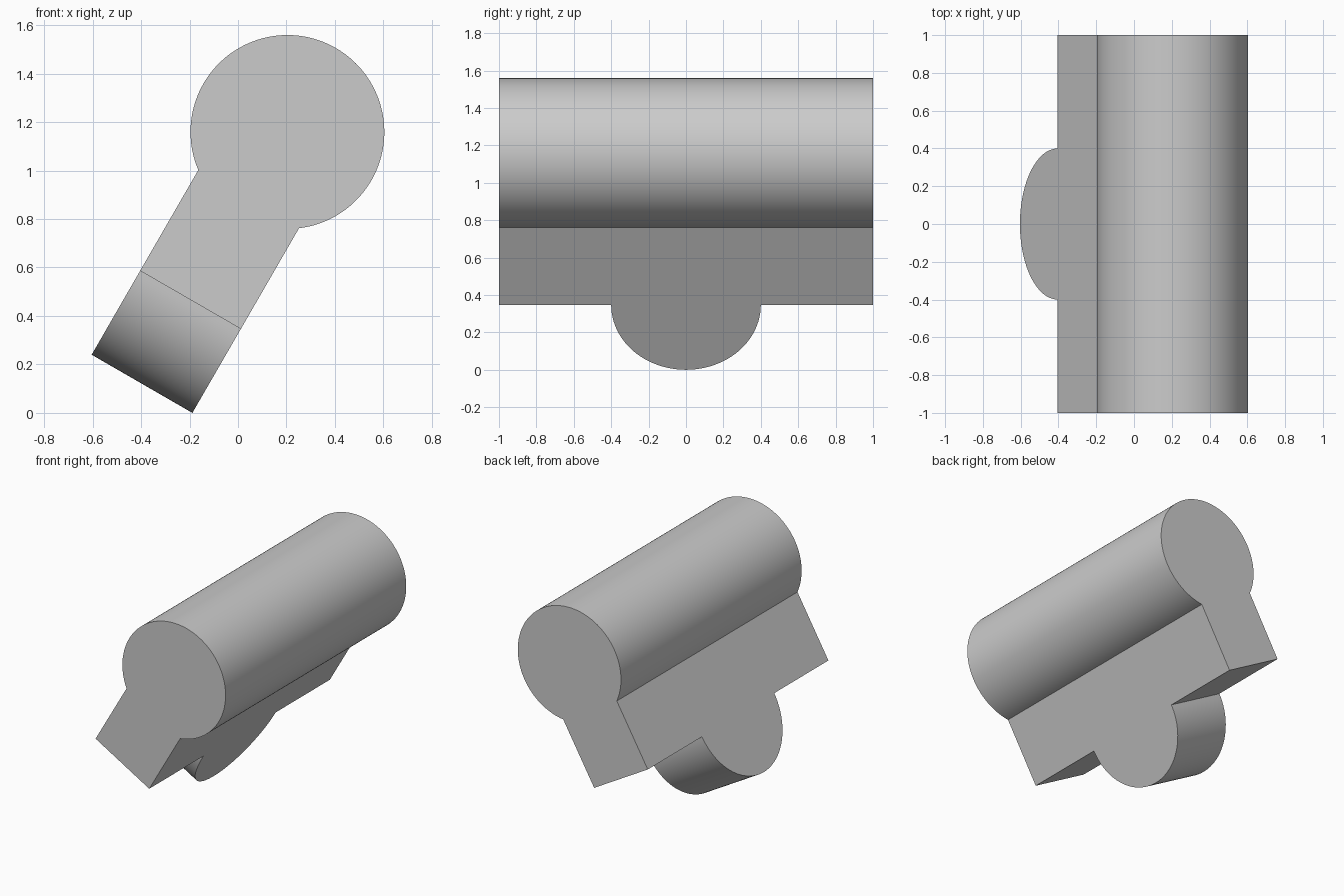
import bpy, bmesh
from math import sin, cos, asin, pi, radians
from mathutils import Matrix

cube = bpy.data.objects.get("Cube")
if cube:
    bpy.data.objects.remove(cube, do_unlink=True)

R = 0.4          # barrel and tab radius
T = 0.24         # half thickness of the slab
DROP = 0.8       # barrel axis to slab end
SEG = 96         # barrel facets
TAB_SEG = 48     # tab facets

grey = bpy.data.materials.new("plain_grey")
grey.use_nodes = True
grey.diffuse_color = (0.6, 0.6, 0.6, 1)
grey.node_tree.nodes["Principled BSDF"].inputs["Base Color"].default_value = (0.6, 0.6, 0.6, 1)

bm = bmesh.new()


def loft(rings, close):
    """Skin matching rings of points, capping the first and last."""
    rows = [[bm.verts.new(p) for p in ring] for ring in rings]
    n = len(rows[0])
    for a, b in zip(rows, rows[1:]):
        for i in range(n if close else n - 1):
            j = (i + 1) % n
            bm.faces.new((a[i], a[j], b[j], b[i]))
    bm.faces.new(rows[0])
    bm.faces.new(rows[-1])


# Keyhole profile: barrel arc closed by the slab, drawn upright
half = asin(T / R)
start, sweep = -pi / 2 + half, 2 * (pi - half)
profile = [(R * cos(start + sweep * i / SEG), R * sin(start + sweep * i / SEG))
           for i in range(SEG + 1)]
profile += [(-T, -DROP), (T, -DROP)]
loft([[(x, y, z) for x, z in profile] for y in (-1, -R, R, 1)], True)

# Open the slab end where the tab joins
opening = [f for f in bm.faces
           if abs(f.calc_center_median().y) < 0.01
           and abs(f.calc_center_median().z + DROP) < 0.01]
bmesh.ops.delete(bm, geom=opening, context="FACES_ONLY")

# Half-round tab across the slab thickness
arc = [(-R * cos(pi * i / TAB_SEG), -DROP - R * sin(pi * i / TAB_SEG))
       for i in range(TAB_SEG + 1)]
loft([[(x, y, z) for y, z in arc] for x in (-T, T)], False)

# Weld, clear the flat seams and tidy the normals
bmesh.ops.remove_doubles(bm, verts=bm.verts, dist=0.0001)
bmesh.ops.dissolve_limit(bm, angle_limit=radians(0.2), verts=bm.verts, edges=bm.edges)
bmesh.ops.recalc_face_normals(bm, faces=bm.faces)

# Lean the whole part and rest it on the ground
tilt = Matrix.Rotation(radians(30), 4, "Y")
bm.transform(tilt)
lowest = min(v.co.z for v in bm.verts)
xs = [v.co.x for v in bm.verts]
bm.transform(Matrix.Translation((-(min(xs) + max(xs)) / 2, 0, -lowest)))

mesh = bpy.data.meshes.new("barrel_with_tab")
bm.to_mesh(mesh)
bm.free()
mesh.materials.append(grey)
part = bpy.data.objects.new("barrel_with_tab", mesh)
bpy.context.collection.objects.link(part)

bpy.context.view_layer.objects.active = part
part.select_set(True)
bpy.ops.object.shade_smooth_by_angle(angle=radians(30))
